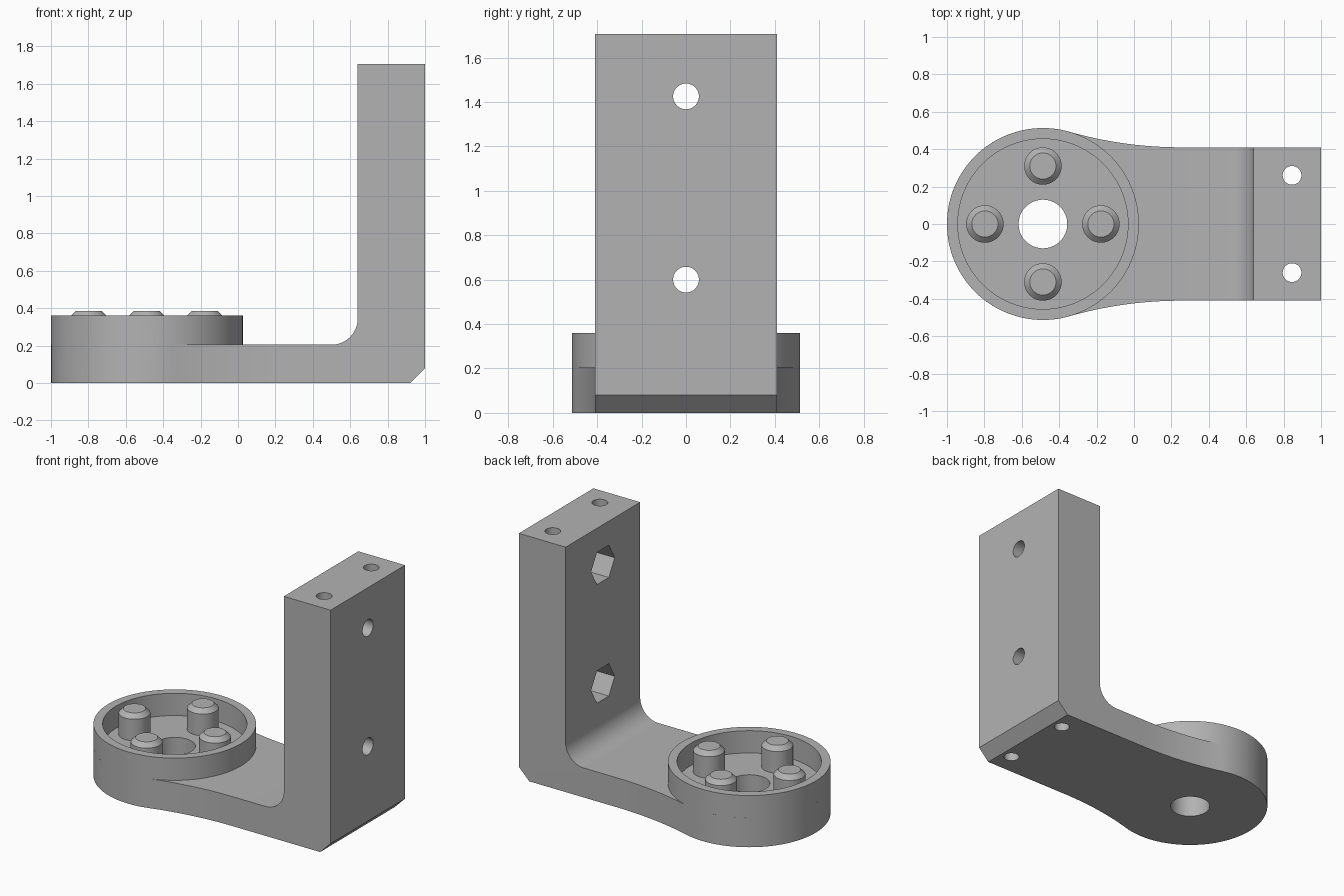
import bpy, bmesh
from math import pi, cos, sin, atan2, hypot, radians
from mathutils import Matrix

if "Cube" in bpy.data.objects:
    bpy.data.objects.remove(bpy.data.objects["Cube"])

grey = bpy.data.materials.new("mid grey")
grey.use_nodes = True
grey.diffuse_color = (0.45, 0.45, 0.45, 1)
grey.node_tree.nodes["Principled BSDF"].inputs["Base Color"].default_value = grey.diffuse_color

CUP_X, CUP_R = -0.487, 0.513      # round cup centre and radius
HALF, FLOOR, RIM, TOP = 0.41, 0.205, 0.36, 1.705
WALL_X, BLEND_X, FILLET = 0.64, 0.25, 0.14
SEG = 96


def arc(cx, cy, r, a0, a1, n):
    return [(cx + r * cos(a0 + (a1 - a0) * i / n), cy + r * sin(a0 + (a1 - a0) * i / n))
            for i in range(n + 1)]


def prism(name, points, low, high, axis="Z"):
    """Extrude an outline along z, or an (x, z) outline along y, or a (y, z) one along x."""
    place = {"Z": lambda a, b, t: (a, b, t),
             "Y": lambda a, b, t: (a, t, b),
             "X": lambda a, b, t: (t, a, b)}[axis]
    bm = bmesh.new()
    ends = [[bm.verts.new(place(a, b, t)) for a, b in points] for t in (low, high)]
    bm.faces.new(ends[0])
    bm.faces.new(ends[1])
    n = len(points)
    for i in range(n):
        j = (i + 1) % n
        bm.faces.new((ends[0][i], ends[0][j], ends[1][j], ends[1][i]))
    bmesh.ops.recalc_face_normals(bm, faces=bm.faces)
    mesh = bpy.data.meshes.new(name)
    bm.to_mesh(mesh)
    bm.free()
    obj = bpy.data.objects.new(name, mesh)
    bpy.context.collection.objects.link(obj)
    mesh.materials.append(grey)
    return obj


def disc(cx, cy, r, n=SEG):
    return arc(cx, cy, r, 0, 2 * pi, n)[:-1]


def combine(target, tool, operation):
    mod = target.modifiers.new("combine", "BOOLEAN")
    mod.operation, mod.solver, mod.object = operation, "EXACT", tool
    bpy.context.view_layer.objects.active = target
    bpy.ops.object.modifier_apply(modifier=mod.name)
    bpy.data.objects.remove(tool)


# Plan outline: round end blending through a tangent arc into the straight arm
dx = BLEND_X - CUP_X
blend_r = (dx * dx + HALF ** 2 - CUP_R ** 2) / (2 * (CUP_R - HALF))
touch = atan2(HALF + blend_r, dx)
upper = [(1, HALF)] + arc(BLEND_X, HALF + blend_r, blend_r, -pi / 2, touch - pi, 24)
upper += arc(CUP_X, 0, CUP_R, touch, pi, 44)[1:]
plan = upper + [(x, -y) for x, y in reversed(upper[:-1])]
bracket = prism("bracket", plan, 0, TOP)

# Side profile: thin arm, inside fillet, tall wall and chamfered heel
side = [(-1.2, 0), (0.92, 0), (1, 0.08), (1.1, 0.08), (1.1, TOP + 0.1), (WALL_X, TOP + 0.1)]
side += arc(WALL_X - FILLET, FLOOR + FILLET, FILLET, 0, -pi / 2, 16) + [(-1.2, FLOOR)]
combine(bracket, prism("side_profile", side, -0.8, 0.8, "Y"), "INTERSECT")

# Raised cup rim
rim = prism("rim", disc(CUP_X, 0, CUP_R), FLOOR - 0.1, RIM)
combine(rim, prism("rim_bore", disc(CUP_X, 0, 0.455), 0, 1), "DIFFERENCE")
combine(bracket, rim, "UNION")

# Bores: cup centre, two along the wall, two across it with hexagonal nut pockets
cuts = [prism("centre_bore", disc(CUP_X, 0, 0.13), -0.1, 1)]
for s in (-1, 1):
    cuts.append(prism("long_bore", disc(0.845, s * 0.26, 0.05, 40), -0.1, 2))
for z in (0.6, 1.425):
    cuts.append(prism("cross_bore", disc(0, z, 0.058, 40), 0.5, 1.1, "X"))
    cuts.append(prism("nut_pocket", disc(0, z, 0.13, 6), 0.5, WALL_X + 0.2, "X"))
for cut in cuts:
    combine(bracket, cut, "DIFFERENCE")

# Four chamfered pegs standing in the cup
parts = [bracket]
for i, name in enumerate(("right_peg", "back_peg", "left_peg", "front_peg")):
    a = i * pi / 2
    px, py = CUP_X - 0.31 * cos(a), 0.31 * sin(a)
    peg = prism(name, disc(px, py, 0.1, 48), FLOOR - 0.02, 0.385)
    bm = bmesh.new()
    bm.from_mesh(peg.data)
    bm.verts.ensure_lookup_table()
    shoulder = [f for f in bm.faces if len(f.verts) > 4 and f.calc_center_median().z > 0.3]
    bmesh.ops.inset_region(bm, faces=shoulder, thickness=0.03)
    for v in bm.verts:
        if v.co.z > 0.3 and hypot(v.co.x - px, v.co.y - py) > 0.09:
            v.co.z = 0.355
    bm.to_mesh(peg.data)
    bm.free()
    parts.append(peg)

# Smooth the curved walls, keep edges crisp
bpy.ops.object.select_all(action="DESELECT")
for obj in parts:
    obj.select_set(True)
bpy.context.view_layer.objects.active = bracket
bpy.ops.object.shade_smooth_by_angle(angle=radians(25))
